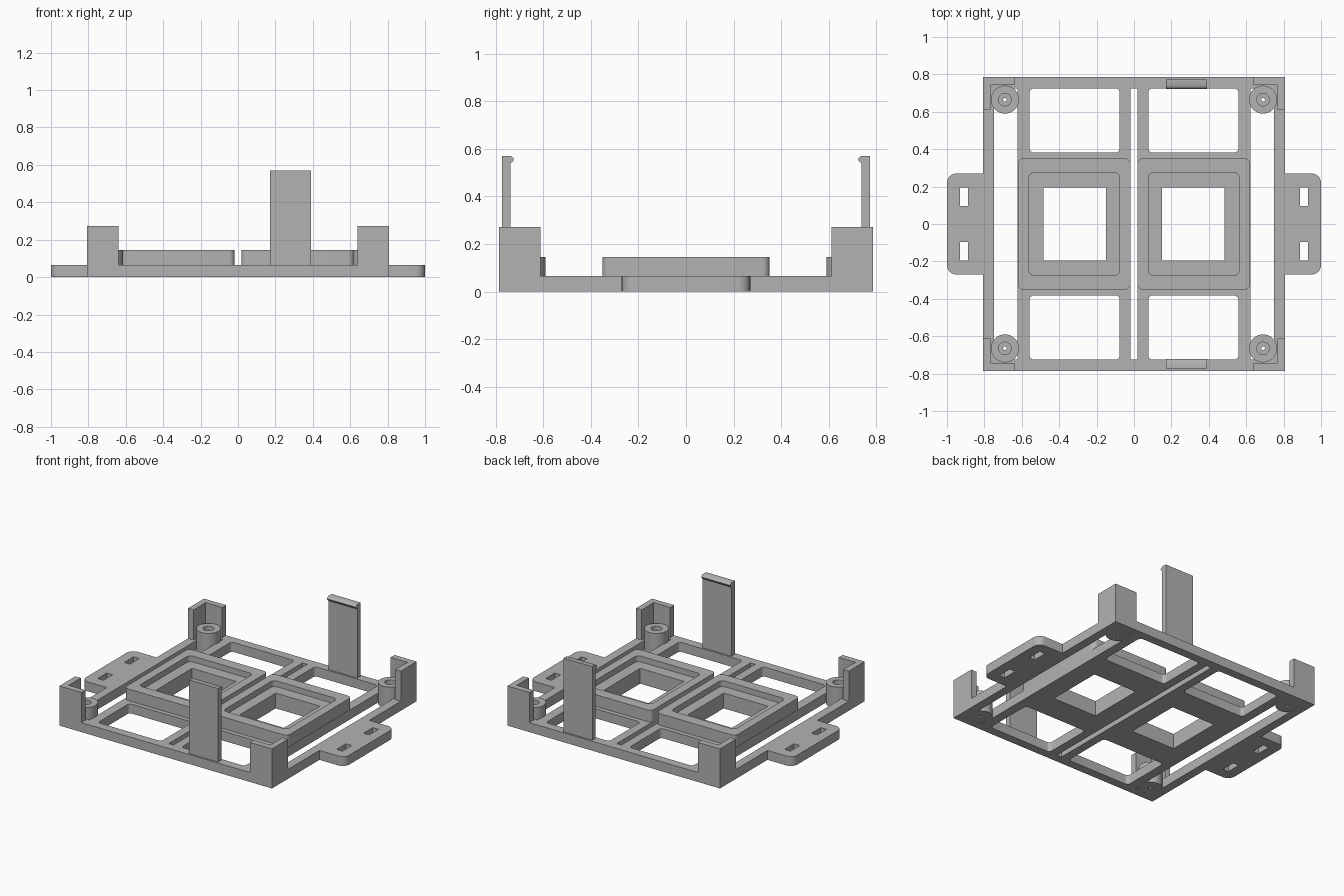
import bpy, bmesh, math

cube = bpy.data.objects.get("Cube")
if cube:
    bpy.data.objects.remove(cube, do_unlink=True)

GREY = (0.45, 0.45, 0.45, 1)
mat = bpy.data.materials.new("plain grey plastic")
mat.use_nodes = True
mat.diffuse_color = GREY
bsdf = mat.node_tree.nodes["Principled BSDF"]
bsdf.inputs["Base Color"].default_value = GREY
bsdf.inputs["Roughness"].default_value = 0.6


def finish(name, mesh):
    obj = bpy.data.objects.new(name, mesh)
    bpy.context.collection.objects.link(obj)
    mesh.materials.clear()
    mesh.materials.append(mat)
    bpy.ops.object.select_all(action='DESELECT')
    obj.select_set(True)
    bpy.context.view_layer.objects.active = obj
    bpy.ops.object.shade_smooth_by_angle(angle=math.radians(35))
    return obj


def rect(x0, x1, y0, y1, r=0.0, radii=None):
    """Rectangle outline; radii are for corners ++, -+, --, +-."""
    x0, x1 = sorted((x0, x1))
    y0, y1 = sorted((y0, y1))
    corners = [(x1, y1, -1, -1), (x0, y1, 1, -1), (x0, y0, 1, 1), (x1, y0, -1, 1)]
    pts = []
    for i, (x, y, dx, dy) in enumerate(corners):
        rad = radii[i] if radii else r
        if rad == 0:
            pts.append((x, y))
            continue
        for k in range(7):
            a = math.pi / 2 * (i + k / 6)
            pts.append((x + dx * rad + rad * math.cos(a), y + dy * rad + rad * math.sin(a)))
    return pts


def circle(cx, cy, r, n=40):
    return [(cx + r * math.cos(2 * math.pi * i / n), cy + r * math.sin(2 * math.pi * i / n))
            for i in range(n)]


def plate(name, z0, z1, outline, *holes):
    """Flat plate with holes, made from a filled and extruded 2D curve."""
    cu = bpy.data.curves.new(name, 'CURVE')
    cu.dimensions = '2D'
    cu.fill_mode = 'BOTH'
    cu.extrude = (z1 - z0) / 2
    for pts in (outline, *holes):
        sp = cu.splines.new('POLY')
        sp.points.add(len(pts) - 1)
        for p, (x, y) in zip(sp.points, pts):
            p.co = (x, y, 0, 1)
        sp.use_cyclic_u = True
    tmp = bpy.data.objects.new(name + "_curve", cu)
    bpy.context.collection.objects.link(tmp)
    mesh = bpy.data.meshes.new_from_object(tmp.evaluated_get(bpy.context.evaluated_depsgraph_get()))
    bpy.data.objects.remove(tmp, do_unlink=True)
    bpy.data.curves.remove(cu)
    bm = bmesh.new()
    bm.from_mesh(mesh)
    bmesh.ops.translate(bm, verts=bm.verts, vec=(0, 0, (z0 + z1) / 2))
    bmesh.ops.remove_doubles(bm, verts=bm.verts, dist=0.0001)
    bmesh.ops.recalc_face_normals(bm, faces=bm.faces)
    bm.to_mesh(mesh)
    bm.free()
    return finish(name, mesh)


BASE, LEDGE, PAD, WALL = 0.065, 0.105, 0.145, 0.272
SIDES = ((1, "left"), (-1, "right"))
ENDS = ((-1, "front"), (1, "back"))

# Base frame with its cut-outs
holes = [rect(-0.018, 0.018, -0.725, 0.725)]
for s, _ in SIDES:
    holes.append(rect(s * 0.622, s * 0.748, -0.725, 0.725))
    holes.append(rect(s * 0.15, s * 0.485, -0.195, 0.195))
    for e, _ in ENDS:
        holes.append(rect(s * 0.077, s * 0.558, e * 0.382, e * 0.725, 0.022))
plate("base_frame", 0, BASE, rect(-0.808, 0.808, -0.785, 0.785), *holes)

for s, side in SIDES:
    # Raised pad with a recessed ledge around the window
    plate(side + "_pad_rim", BASE, PAD, rect(s * 0.018, s * 0.62, -0.351, 0.351, 0.03),
          rect(s * 0.077, s * 0.562, -0.275, 0.275, 0.03))
    plate(side + "_pad_ledge", BASE, LEDGE, rect(s * 0.077, s * 0.562, -0.275, 0.275, 0.03),
          rect(s * 0.15, s * 0.485, -0.195, 0.195))

    # Mounting tab with two slots
    r = 0.05
    plate(side + "_mounting_tab", 0, BASE,
          rect(s * 0.808, s * 1.0, -0.27, 0.27, radii=(r, 0, 0, r) if s > 0 else (0, r, r, 0)),
          *[rect(s * 0.887, s * 0.93, e * 0.095, e * 0.195) for e, _ in ENDS])

    for e, end in ENDS:
        tag = end + "_" + side
        # L-shaped corner wall
        plate(tag + "_corner_wall", BASE, WALL,
              [(s * x, e * y) for x, y in ((0.808, 0.785), (0.64, 0.785), (0.64, 0.743),
                                           (0.766, 0.743), (0.766, 0.612), (0.808, 0.612))])
        # Screw post and the foot that joins it to the frame corner
        cx, cy, pr = 0.69, 0.665, 0.075
        foot = [(cx + pr, cy + pr)]
        for k in range(31):
            a = math.pi / 2 + 1.5 * math.pi * k / 30
            foot.append((cx + pr * math.cos(a), cy + pr * math.sin(a)))
        plate(tag + "_post_foot", 0.0005, BASE, [(s * x, e * y) for x, y in foot],
              circle(s * cx, e * cy, 0.01, 16))
        plate(tag + "_screw_post", BASE, PAD, circle(s * cx, e * cy, pr),
              circle(s * cx, e * cy, 0.034, 24))

# Tall snap clips with an inward hook
profile = [(0.773, BASE), (0.738, BASE), (0.738, 0.538), (0.726, 0.548), (0.723, 0.556),
           (0.727, 0.564), (0.738, 0.57), (0.773, 0.57)]
for e, end in ENDS:
    bm = bmesh.new()
    face = bm.faces.new([bm.verts.new((0.17, e * y, z)) for y, z in profile])
    ext = bmesh.ops.extrude_face_region(bm, geom=[face])
    bmesh.ops.translate(bm, vec=(0.22, 0, 0),
                        verts=[v for v in ext["geom"] if isinstance(v, bmesh.types.BMVert)])
    bmesh.ops.recalc_face_normals(bm, faces=bm.faces)
    mesh = bpy.data.meshes.new(end + "_snap_clip")
    bm.to_mesh(mesh)
    bm.free()
    finish(end + "_snap_clip", mesh)
